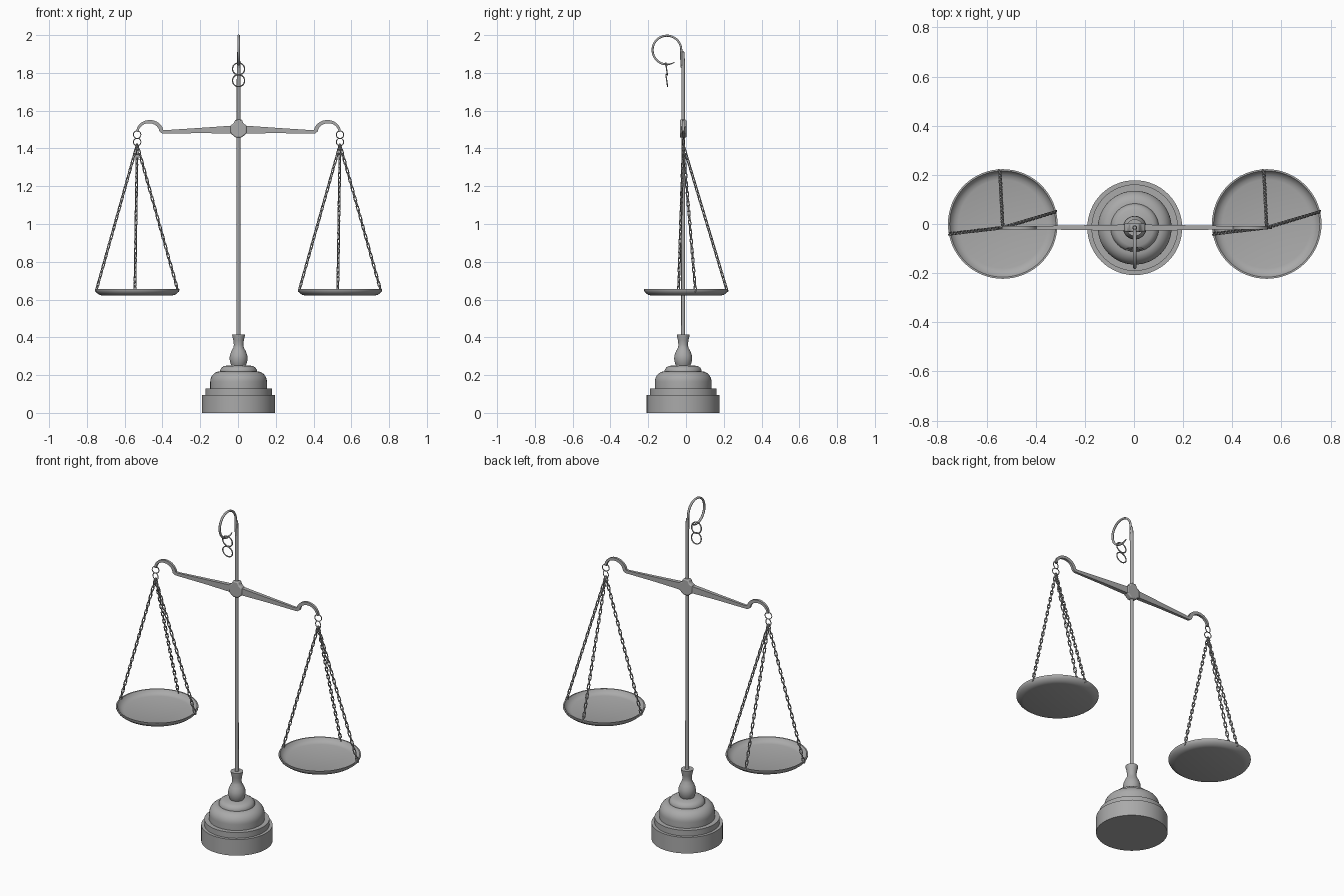
import bpy, bmesh
from math import sin, cos, pi, radians
from mathutils import Vector, Matrix

if "Cube" in bpy.data.objects:
    bpy.data.objects.remove(bpy.data.objects["Cube"])

CX, CY = 0.003, -0.015          # axis of the pole
PAN_X, PAN_Y = 0.537, 0.0
metal = bpy.data.materials.new("dark_metal")
metal.diffuse_color = (0.4, 0.4, 0.4, 1)
metal.use_nodes = True
metal.node_tree.nodes["Principled BSDF"].inputs["Base Color"].default_value = metal.diffuse_color


def finish(bm, name, angle=35):
    bmesh.ops.recalc_face_normals(bm, faces=bm.faces)
    me = bpy.data.meshes.new(name)
    bm.to_mesh(me)
    bm.free()
    me.materials.append(metal)
    ob = bpy.data.objects.new(name, me)
    ob.location.x = CX
    bpy.context.collection.objects.link(ob)
    bpy.ops.object.select_all(action='DESELECT')
    ob.select_set(True)
    bpy.context.view_layer.objects.active = ob
    bpy.ops.object.shade_smooth_by_angle(angle=radians(angle))
    return ob


def lathe(name, profile, x=0, y=0, sides=48):
    """Revolve an (r, z) profile about a vertical axis."""
    bm = bmesh.new()
    rings = []
    for r, z in profile:
        if r == 0:
            rings.append([bm.verts.new((x, y, z))] * sides)
        else:
            rings.append([bm.verts.new((x + r * cos(2 * pi * i / sides), y + r * sin(2 * pi * i / sides), z))
                          for i in range(sides)])
    for a, b in zip(rings, rings[1:]):
        for i in range(sides):
            j = (i + 1) % sides
            bm.faces.new(list(dict.fromkeys((a[i], a[j], b[j], b[i]))))
    return finish(bm, name)


def tube(bm, path, normal, radii, closed=False, sides=8, mat=Matrix()):
    """Sweep an ellipse along a planar path; radii = (along normal, in plane)."""
    n, pts, rings = Vector(normal), [Vector(p) for p in path], []
    c = len(pts)
    for k, p in enumerate(pts):
        a = pts[(k - 1) % c] if closed else pts[max(k - 1, 0)]
        b = pts[(k + 1) % c] if closed else pts[min(k + 1, c - 1)]
        v = (b - a).normalized().cross(n)
        rn, rv = radii[k] if isinstance(radii, list) else (radii, radii)
        rings.append([bm.verts.new(mat @ (p + n * rn * cos(t) + v * rv * sin(t)))
                      for t in ((i + .5) * 2 * pi / sides for i in range(sides))])
    for k in range(c if closed else c - 1):
        a, b = rings[k], rings[(k + 1) % c]
        for i in range(sides):
            j = (i + 1) % sides
            bm.faces.new((a[i], a[j], b[j], b[i]))
    if not closed:
        bm.faces.new(rings[0])
        bm.faces.new(rings[-1])


def ring(name, centre, r, t, tilt=0, spin=0):
    bm = bmesh.new()
    path = [(r * cos(a), 0, r * sin(a)) for a in (i * 2 * pi / 28 for i in range(28))]
    mat = Matrix.Translation(centre) @ Matrix.Rotation(spin, 4, 'Z') @ Matrix.Rotation(tilt, 4, 'X')
    tube(bm, path, (0, 1, 0), t, True, 8, mat)
    return finish(bm, name, 60)


def chain(name, start, end, pitch=0.026):
    """Straight chain of oval links, every other one turned a quarter."""
    bm = bmesh.new()
    s, e = Vector(start), Vector(end)
    d = e - s
    n = round(d.length / pitch)
    step = d.length / n
    turn = d.to_track_quat('Z', 'Y').to_matrix().to_4x4()
    half, w = step * 0.5 - 0.003, 0.0065
    oval = []
    for i in range(12):
        a = (i + .5) * 2 * pi / 12
        oval.append((w * cos(a), 0, w * sin(a) + (half if sin(a) > 0 else -half)))
    for i in range(n):
        mat = (Matrix.Translation(s + d * ((i + .5) / n)) @ turn
               @ Matrix.Rotation(pi / 4 + (i % 2) * pi / 2, 4, 'Z'))
        tube(bm, oval, (0, 1, 0), 0.003, True, 5, mat)
    return finish(bm, name, 60)


# stepped base with dome and turned neck
dome = [(0.098 + 0.052 * cos(a), 0.165 + 0.055 * sin(a)) for a in (i * pi / 16 for i in range(9))]
lathe("base", [(0, 0), (0.193, 0), (0.193, 0.096), (0.176, 0.096), (0.176, 0.13), (0.15, 0.13)] + dome +
      [(0.098, 0.226), (0.09, 0.24), (0.075, 0.249), (0.03, 0.252), (0, 0.252)], 0, CY, 64)
lathe("neck", [(0, 0.245), (0.036, 0.247), (0.043, 0.262), (0.048, 0.285), (0.046, 0.305), (0.038, 0.327),
               (0.028, 0.345), (0.025, 0.36), (0.028, 0.385), (0.033, 0.405), (0.034, 0.416), (0, 0.416)], 0, CY)
lathe("pole", [(0, 0.4), (0.0105, 0.4), (0.010, 1.5), (0.0095, 1.85), (0.007, 1.91), (0, 1.915)], 0, CY, 16)

# hook on top, curling to the front
bm = bmesh.new()
hy, hz, hr = -0.101, 1.921, 0.076
path = [(0, -0.022, 1.825), (0, hy + hr, 1.87)]
path += [(0, hy + hr * cos(a), hz + hr * sin(a)) for a in (radians(301) * i / 36 for i in range(37))]
rad = [(0.007, 0.006)] * (len(path) - 4) + [(0.006, 0.005), (0.005, 0.004), (0.004, 0.003), (0.003, 0.002)]
tube(bm, path, (1, 0, 0), rad)
finish(bm, "top_hook", 60)
ring("top_ring_upper", (0, -0.103, 1.821), 0.032, 0.0035, radians(8))
ring("top_ring_lower", (0, -0.102, 1.759), 0.032, 0.0035, radians(8))

# beam: tapered square-edged arm ending in a curled tip, mirrored
bm = bmesh.new()
q = 2 ** 0.5        # square section: half sizes to corner radii
path = [(0, CY, 1.501), (0.2, CY, 1.495), (0.385, CY, 1.488), (0.402, CY, 1.489)]
size = [(0.013, 0.022), (0.010, 0.014), (0.007, 0.009), (0.007, 0.010)]
for i in range(15):
    a = radians(172 - 172 * i / 14)
    path.append((0.472 + 0.063 * cos(a), CY, 1.488 + 0.054 * sin(a)))
    size.append((0.007, 0.011 - 0.005 * i / 14))
tube(bm, path, (0, 1, 0), [(a * q, b * q) for a, b in size], sides=4)
beam = finish(bm, "beam", 40)
beam.modifiers.new("mirror", 'MIRROR').use_axis = (True, False, False)

# hub where the beam crosses the pole, bevelled plate
bm = bmesh.new()
right = [(0.017, 1.553), (0.026, 1.532), (0.043, 1.522), (0.043, 1.480), (0.026, 1.466), (0.014, 1.457)]
outline = right + [(-x, z) for x, z in reversed(right)]
f = bm.faces.new([bm.verts.new((x, CY - 0.017, z)) for x, z in outline])
ext = bmesh.ops.extrude_face_region(bm, geom=[f])
bmesh.ops.translate(bm, vec=(0, 0.034, 0), verts=[v for v in ext['geom'] if isinstance(v, bmesh.types.BMVert)])
hub = finish(bm, "hub")
bev = hub.modifiers.new("bevel", 'BEVEL')
bev.width, bev.segments = 0.006, 2

# pans with their rings and three chains each
pan_profile = [(0, 0.621), (0.185, 0.621), (0.202, 0.626), (0.216, 0.637), (0.223, 0.649), (0.223, 0.655),
               (0.216, 0.655), (0.208, 0.642), (0.195, 0.633), (0.18, 0.629), (0, 0.627)]
for side, s in (("left", -1), ("right", 1)):
    x = s * PAN_X
    lathe(side + "_pan", pan_profile, x, PAN_Y, 64)
    ring(side + "_ring_upper", (x, CY, 1.473), 0.020, 0.0025, 0, 0.2)
    ring(side + "_ring_lower", (x, CY, 1.434), 0.020, 0.0025, 0, -0.2)
    for i, (dx, dy) in enumerate(((0.216, 0.05), (-0.012, 0.218), (-0.217, -0.04))):
        chain(f"{side}_chain_{i + 1}", (x, CY, 1.42), (x + dx, PAN_Y + dy, 0.645))
